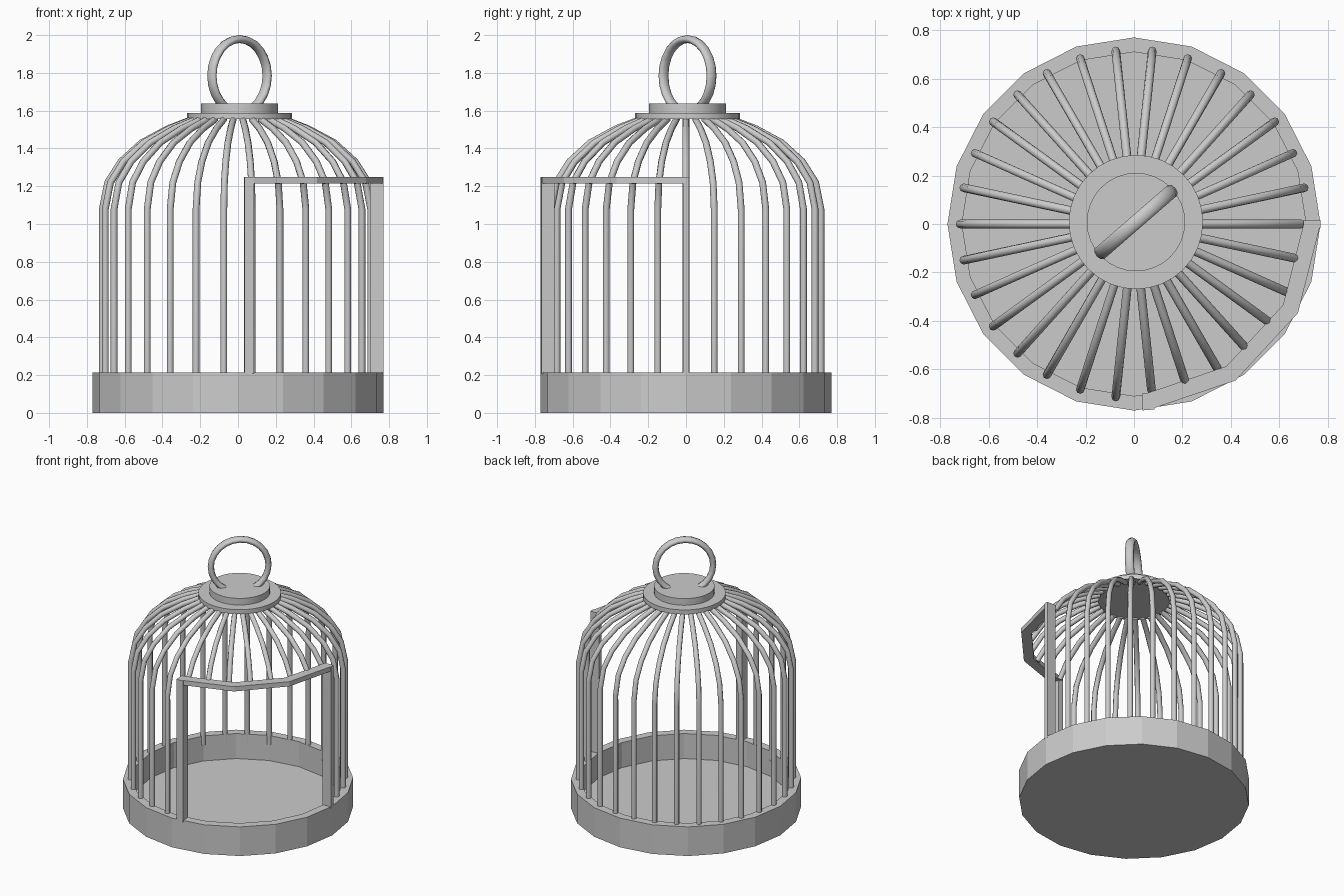
import bpy, bmesh
from math import radians, cos, sin, tau
from mathutils import Vector

cube = bpy.data.objects.get("Cube")
if cube:
    bpy.data.objects.remove(cube, do_unlink=True)

BARS = 30
SIDES = 20
RIM_IN, RIM_OUT, RIM_TOP = 0.71, 0.77, 0.215
DOOR_TOP = 1.25
RAIL = 0.035
DOOR_ANGLES = [radians(a) for a in (0, -28.5, -57, -85.5)]
CENTRE = Vector((0.008, 0.008, 0))


def polar(r, angle, z):
    return Vector((r * cos(angle), r * sin(angle), z))


def add_mesh(name, bm):
    bmesh.ops.recalc_face_normals(bm, faces=bm.faces)
    mesh = bpy.data.meshes.new(name)
    bm.to_mesh(mesh)
    bm.free()
    obj = bpy.data.objects.new(name, mesh)
    bpy.context.collection.objects.link(obj)
    return obj


def activate(obj):
    bpy.ops.object.select_all(action='DESELECT')
    obj.select_set(True)
    bpy.context.view_layer.objects.active = obj


def smooth(obj, angle):
    activate(obj)
    bpy.ops.object.shade_smooth_by_angle(angle=radians(angle))


def lathe(name, profile, sides):
    bm = bmesh.new()
    verts = [bm.verts.new((r, 0, z)) for r, z in profile]
    edges = [bm.edges.new(pair) for pair in zip(verts, verts[1:])]
    bmesh.ops.spin(bm, geom=verts + edges, cent=(0, 0, 0), axis=(0, 0, 1),
                   angle=tau, steps=sides)
    bmesh.ops.remove_doubles(bm, verts=bm.verts, dist=0.0001)
    return add_mesh(name, bm)


def rods(name, paths, radius):
    curve = bpy.data.curves.new(name, 'CURVE')
    curve.dimensions = '3D'
    curve.bevel_depth = radius
    curve.bevel_resolution = 2
    curve.use_fill_caps = True
    for path in paths:
        spline = curve.splines.new('POLY')
        spline.points.add(len(path) - 1)
        for point, co in zip(spline.points, path):
            point.co = (*co, 1)
    obj = bpy.data.objects.new(name, curve)
    bpy.context.collection.objects.link(obj)
    activate(obj)
    bpy.ops.object.convert(target='MESH')
    smooth(bpy.context.object, 50)


def sweep(name, sections):
    """Skin a row of four-cornered sections into a closed bar."""
    bm = bmesh.new()
    rings = [[bm.verts.new(co) for co in section] for section in sections]
    for a, b in zip(rings, rings[1:]):
        for i in range(4):
            j = (i + 1) % 4
            bm.faces.new((a[i], a[j], b[j], b[i]))
    bm.faces.new(rings[0])
    bm.faces.new(rings[-1])
    return add_mesh(name, bm)


# Tray base with raised rim
lathe("tray_base", [(0, 0), (RIM_OUT, 0), (RIM_OUT, RIM_TOP),
                    (RIM_IN, RIM_TOP), (RIM_IN, 0.03), (0, 0.03)], SIDES)

# Cage bars, those above the doorway stop at its rail
dome = [(0.69, 1.22), (0.62, 1.33), (0.51, 1.43), (0.37, 1.505), (0.24, 1.555)]
wall = [(0.718, 0.15), (0.718, 1.08)]
full_bars, door_bars = [], []
for i in range(BARS):
    angle = tau * i / BARS
    over_door = i == 0 or i >= BARS - 7
    profile = dome if over_door else wall + dome
    path = [polar(r, angle, z) for r, z in profile]
    (door_bars if over_door else full_bars).append(path)
rods("cage_bars", full_bars, 0.018)
rods("bars_above_door", door_bars, 0.018)

# Doorway rail in three straight segments
low = DOOR_TOP - RAIL
corners = [(RIM_IN - 0.01, low), (RIM_OUT, low),
           (RIM_OUT, DOOR_TOP), (RIM_IN - 0.01, DOOR_TOP)]
sweep("door_rail", [[polar(r, a, z) for r, z in corners] for a in DOOR_ANGLES])

# Doorway posts standing on the rim
for name, angle, width in (("door_post_left", DOOR_ANGLES[0], 0.032),
                           ("door_post_right", DOOR_ANGLES[-1], 0.05)):
    half = width / 2 / RIM_OUT
    plan = [(RIM_IN - 0.01, angle - half), (RIM_OUT, angle - half),
            (RIM_OUT, angle + half), (RIM_IN - 0.01, angle + half)]
    sweep(name, [[polar(r, a, z) for r, a in plan]
                 for z in (RIM_TOP - 0.01, DOOR_TOP)])

# Stepped collar on the crown
collar = lathe("crown_collar", [(0, 1.555), (0.277, 1.555), (0.277, 1.588),
                                (0.203, 1.588), (0.203, 1.637), (0, 1.637)], 32)
collar.location = CENTRE
smooth(collar, 30)

# Hanging ring, wider along its axis
bpy.ops.mesh.primitive_torus_add(
    major_segments=24, minor_segments=10, major_radius=0.194, minor_radius=0.021,
    location=CENTRE + Vector((0, 0, 1.785)),
    rotation=(radians(90), 0, radians(41)))
ring = bpy.context.object
ring.name = "hanging_ring"
ring.scale.z = 1.45
smooth(ring, 40)
